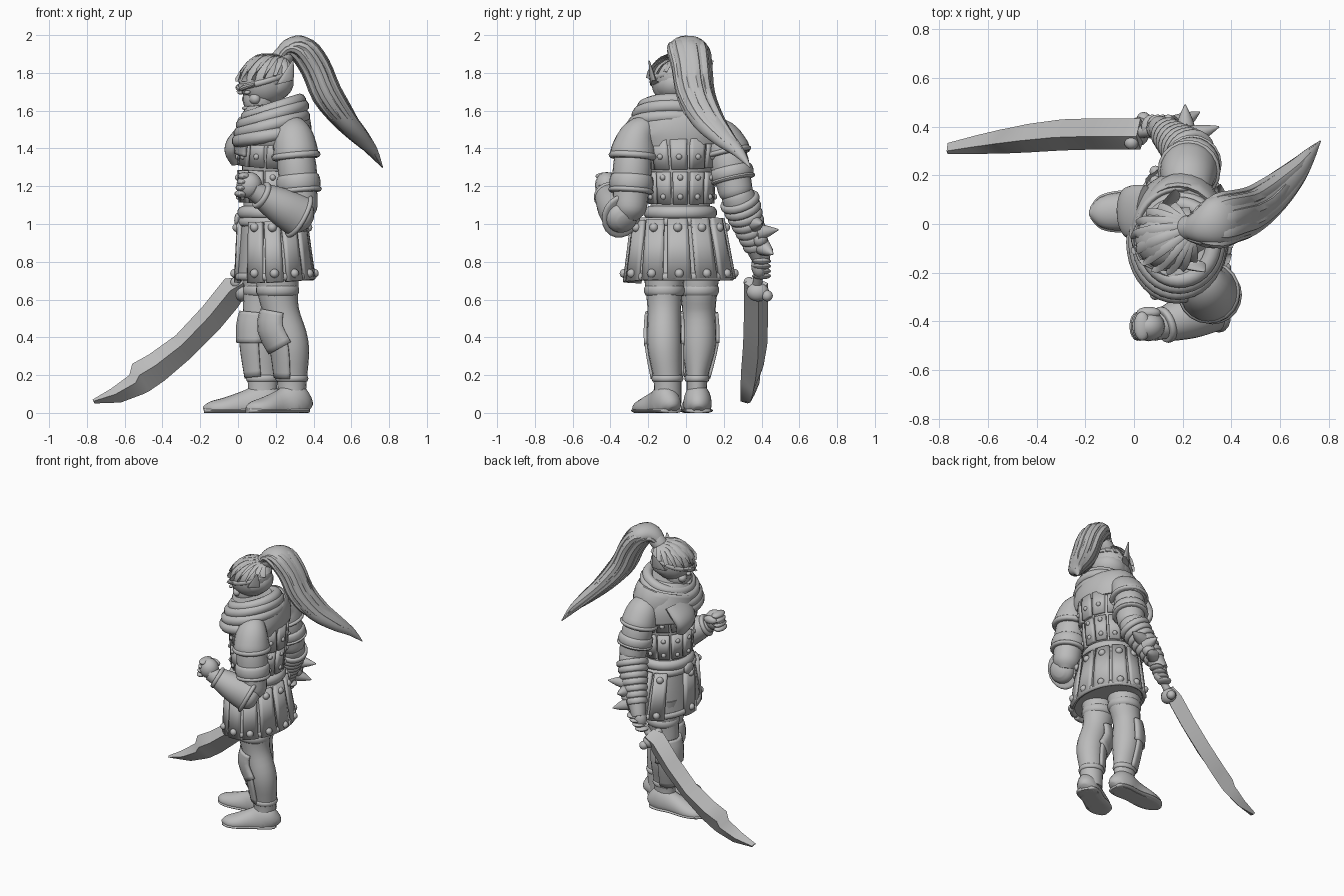
import bpy, bmesh
from math import sin, cos, pi, radians
from mathutils import Vector, Matrix

if "Cube" in bpy.data.objects:
    bpy.data.objects.remove(bpy.data.objects["Cube"])

grey = bpy.data.materials.new("stone_grey")
grey.use_nodes = True
grey.diffuse_color = (0.5, 0.5, 0.5, 1)
grey.node_tree.nodes["Principled BSDF"].inputs["Base Color"].default_value = (0.5, 0.5, 0.5, 1)
parts = []


def finish(name, bm, thick=0):
    bmesh.ops.recalc_face_normals(bm, faces=bm.faces)
    me = bpy.data.meshes.new(name)
    bm.to_mesh(me)
    bm.free()
    ob = bpy.data.objects.new(name, me)
    bpy.context.collection.objects.link(ob)
    me.materials.append(grey)
    if thick:
        m = ob.modifiers.new("thickness", "SOLIDIFY")
        m.thickness, m.offset = thick, 0
    parts.append(ob)


def smooth_path(pts, steps, closed):
    """Catmull-Rom through points that also carry radii."""
    n, out = len(pts), []
    P = [Vector(p) for p in pts]
    get = lambda i: P[i % n] if closed else P[max(0, min(n - 1, i))]
    for i in range(n if closed else n - 1):
        a, b, c, d = (get(i + k) for k in (-1, 0, 1, 2))
        for s in range(steps):
            t = s / steps
            out.append(b + (c - a) * (t / 2) + (a * 2 - b * 5 + c * 4 - d) * (t * t / 2)
                       + (b * 3 - a - c * 3 + d) * (t ** 3 / 2))
    return out if closed else out + [P[-1]]


def sweep(name, pts, steps=4, sides=20, arc=None, closed=False, ref=(0, 1, 0), thick=0):
    """Elliptic sweep; each point is x, y, z, radius along ref, radius across."""
    Q = smooth_path([p if len(p) == 5 else (*p, p[3]) for p in pts], steps, closed)
    n, bm, rings = len(Q), bmesh.new(), []
    for i, q in enumerate(Q):
        c = q.to_3d()
        nxt = Q[(i + 1) % n] if closed else Q[min(i + 1, n - 1)]
        prv = Q[i - 1] if closed or i else Q[0]
        t = (nxt.to_3d() - prv.to_3d()).normalized()
        a = Vector(ref)
        a = (a - t * a.dot(t)).normalized()
        b = t.cross(a)
        lo, hi = arc or (0, 2 * pi)
        ring = []
        for k in range(sides + 1 if arc else sides):
            w = lo + (hi - lo) * k / sides
            v = c + a * (max(q[3], .002) * cos(w)) + b * (max(q[4], .002) * sin(w))
            v.z = max(v.z, 0)
            ring.append(bm.verts.new(v))
        rings.append(ring)
    m = len(rings[0])
    for i in range(n if closed else n - 1):
        r, s = rings[i], rings[(i + 1) % n]
        for k in range(m - 1 if arc else m):
            bm.faces.new((r[k], r[(k + 1) % m], s[(k + 1) % m], s[k]))
    if not arc and not closed:
        bm.faces.new(rings[0])
        bm.faces.new(rings[-1])
    finish(name, bm, thick)


def roll(name, c, rx, ry, h, w, tilt=0):
    """Closed padded ring around the vertical; tilt lifts its +x side."""
    sweep(name, [(c[0] + rx * cos(k * pi / 6), c[1] + ry * sin(k * pi / 6),
                  c[2] + tilt * cos(k * pi / 6), h, w) for k in range(12)],
          3, 10, closed=True, ref=(0, 0, 1))


def band(name, p, q, ra, rb=None):
    """Short padded cuff between two points."""
    p, q, rb = Vector(p), Vector(q), rb or ra
    sweep(name, [(*p.lerp(q, t), ra * s, rb * s) for t, s in
                 ((0, .85), (.08, .97), (.5, 1.03), (.92, .97), (1, .85))], 2)


def balls(name, items):
    """Ellipsoids: centre and radii."""
    bm = bmesh.new()
    for c, r in items:
        r = (r, r, r) if isinstance(r, float) else r
        bmesh.ops.create_uvsphere(bm, u_segments=16, v_segments=10, radius=1,
                                  matrix=Matrix.Translation(c) @ Matrix.Diagonal((*r, 1)))
    finish(name, bm)


def spike(name, base, tip, r):
    b, t = Vector(base), Vector(tip)
    sweep(name, [(*b, r), (*b.lerp(t, .5), r * .65), (*t, .003)], 3, 10, ref=(0, 0, 1))


def plates(name, p, q, count, fill, skip=(), rivet=.02, ends=(.12, .88)):
    """Ring of curved plates between two ellipses, with rivets."""
    P, Q, studs = Vector(p), Vector(q), []
    for k in range(count):
        if k in skip:
            continue
        w, half = 2 * pi * k / count, pi / count * fill
        sweep(f"{name}_{k}", [p, q], 1, 5, arc=(w - half, w + half), thick=.03)
        for e in ends:
            m = P.lerp(Q, e)
            studs.append(((m[0] - (m[4] + .012) * sin(w), m[1] + (m[3] + .012) * cos(w), m[2]), rivet))
    balls(name + "_rivets", studs)


# Legs, trouser cuffs, greaves and boots
def leg(side, y, hip, knee, calf, ankle, ay, ar, heel, toe):
    sweep(side + "_leg", [(ankle, ay, .05, ar, .07), (ankle, ay, .18, ar, .08),
          (calf, y, .36, .09, .095), (knee, y, .53, .088, .095), (hip, y, .66, .1, .11),
          (hip, y, .82, .12, .12)])
    roll(side + "_trouser_cuff", (hip, y, .65), .09, .083, .035, .025)
    sweep(side + "_greave", [(ankle, ay, .19, ar + .008, .088), (calf - .005, y, .36, .096, .104),
          (knee, y, .47, .094, .105)], 4, 14, arc=(.1, pi - .1), thick=.016)
    sweep(side + "_knee_guard", [(calf - .01, y, .37, .1, .115), (knee - .005, y, .46, .1, .116),
          (knee, y, .53, .094, .104)], 3, 10, arc=(-.1, pi + .1), thick=.018)
    band(side + "_ankle_strap", (ankle, ay, .165), (ankle, ay, .2), ar + .008, .085)
    h, t = Vector(heel), Vector(toe)
    foot = [(-.02, .025, .03), (.03, .06, .07), (.2, .075, .11), (.42, .068, .085),
            (.7, .078, .058), (.9, .06, .042), (1, .015, .022)]
    sweep(side + "_boot", [(*h.lerp(t, s), z * .45, w, z) for s, w, z in foot])
    sweep(side + "_sole", [(*h.lerp(t, s), .012, w + .008, .016) for s, w, z in foot])


leg("left", -.115, .21, .23, .28, .285, -.098, .074, (.355, -.075), (.05, -.25))
leg("right", .068, .14, .12, .125, .13, .058, .056, (.22, .065), (-.18, .045))

# Skirt of riveted strips
sweep("skirt_core", [(.195, -.04, .71, .28, .2), (.19, -.04, .86, .26, .185),
                     (.18, -.04, 1.02, .21, .165)], 3, 32)
plates("skirt_plate", (.195, -.035, .7, .285, .202), (.18, -.045, 1.02, .235, .172), 12, .84, (2, 4), .024)
roll("skirt_hem", (.195, -.035, .72), .2, .278, .02, .015)
roll("waist_sash", (.18, -.03, 1.06), .155, .165, .035, .03)
roll("belt", (.18, -.04, 1.01), .16, .2, .025, .02)
balls("belt_buckle", [((0, -.03, 1.02), (.02, .05, .04))])

# Torso, plated vest and draped cloth
sweep("torso", [(.18, -.03, .98, .18, .155), (.18, -.03, 1.12, .155, .15), (.19, -.03, 1.28, .17, .17),
                (.2, -.04, 1.42, .21, .175), (.2, -.05, 1.52, .19, .15), (.18, -.06, 1.62, .1, .1)], 4, 28)
plates("vest_lower_plate", (.18, -.03, 1.11, .165, .162), (.185, -.03, 1.28, .175, .176), 12, .84, ends=(.2, .8), rivet=.016)
plates("vest_upper_plate", (.19, -.035, 1.3, .182, .182), (.2, -.04, 1.46, .2, .176), 12, .84, ends=(.35,), rivet=.016)
sweep("chest_drape", [(.04, .04, 1.5, .12, .04), (-.015, .05, 1.43, .11, .045),
                      (-.03, .06, 1.38, .09, .04), (-.01, .07, 1.32, .05, .025)])
sweep("shoulder_drape", [(.19, -.02, 1.36, .225, .2), (.195, -.03, 1.44, .235, .205),
                         (.19, -.06, 1.55, .21, .185)], 4, 20, arc=(-.2, 2.3), thick=.02)
sweep("cowl_cape", [(.2, -.045, 1.42, .25, .18), (.2, -.05, 1.49, .265, .19),
                    (.19, -.075, 1.56, .225, .182), (.18, -.08, 1.64, .14, .14)], 4, 28)
for i, (z, rx, ry, tilt) in enumerate(((1.47, .175, .22, .03), (1.525, .17, .205, .045),
                                       (1.575, .16, .18, .05), (1.61, .14, .155, .045))):
    roll(f"cowl_fold_{i}", (.175 + .004 * i, -.075, z), rx, ry, .036, .034, tilt)

# Shoulders and upper arms
def upper_arm(side, cap, s, e):
    C, S, E = Vector(cap), Vector(s), Vector(e)
    at = lambda t: tuple(S.lerp(E, t))
    sweep(side + "_upper_arm", [(*at(.05), .085), (*at(.35), .103), (*at(.7), .095), (*at(.95), .085), (*at(1.08), .04)])
    sweep(side + "_shoulder_plate", [(*C, .04, .05), (*C.lerp(S, .25), .07, .085), (*C.lerp(S, .8), .1, .108),
                                     (*at(.15), .12, .118), (*at(.22), .115, .115)])
    band(side + "_shoulder_rim", at(.16), at(.25), .126)
    band(side + "_arm_band", at(.46), at(.68), .114)
    band(side + "_arm_band_edge", at(.64), at(.71), .117)


upper_arm("left", (.25, -.18, 1.53), (.3, -.275, 1.44), (.335, -.3, 1.05))
upper_arm("right", (.23, .11, 1.53), (.22, .205, 1.44), (.25, .27, 1.14))

# Left forearm raised with a clenched fist
elbow, wrist = Vector((.345, -.335, 1.03)), Vector((.11, -.42, 1.16))
fore = lambda t: tuple(elbow.lerp(wrist, t))
sweep("left_forearm", [(*fore(-.15), .04), (*fore(0), .085), (*fore(.4), .08), (*fore(1), .055), (*fore(1.15), .05)])
sweep("left_bracer", [(*fore(.08), .1, .115), (*fore(.5), .095, .098), (*fore(.95), .07, .068)])
band("left_bracer_rim", fore(.04), fore(.14), .105, .125)
band("left_wrist_rim", fore(.88), fore(.98), .075)
balls("left_fist", [((.06, -.42, 1.205), (.068, .062, .07)), ((.06, -.365, 1.225), (.05, .025, .028))]
      + [((.015 + .006 * k, -.42, 1.16 + .031 * k), (.034, .06, .021)) for k in range(4)])

# Right forearm with wraps, spikes and gripping hand
elbow, wrist = Vector((.25, .27, 1.16)), Vector((.12, .385, .85))
fore = lambda t: tuple(elbow.lerp(wrist, t))
sweep("right_forearm", [(*fore(-.15), .04), (*fore(0), .085), (*fore(.4), .085), (*fore(1), .055), (*fore(1.15), .045)])
for k in range(7):
    band(f"right_wrap_{k}", fore(.08 + .12 * k), fore(.2 + .12 * k), .105 - .006 * k)
for k, (t, tip) in enumerate(((.45, (.35, .4, 1.0)), (.6, (.21, .49, .97)), (.85, (.27, .46, .84)))):
    spike(f"bracer_spike_{k}", Vector(fore(t)) + Vector((.04, .04, -.02)), tip, .045)
balls("right_hand", [((.1, .39, .78), (.05, .045, .065))]
      + [((.075 + .022 * k, .4, .725 + .026 * k), (.045, .05, .018)) for k in range(4)])

# Curved sword: handle, guard and thick ridged blade with a stepped back
sweep("sword_grip", [(.0, .375, .65, .026), (.1, .385, .77, .024), (.19, .39, .9, .026)], 3)
balls("sword_pommel", [((.2, .39, .92), .042), ((.22, .39, .95), .025)])
balls("sword_guard", [((.02, .38, .64), (.045, .06, .05)), ((.04, .43, .62), .03), ((-.01, .335, .69), .03)])
edges = [(.01, .72, .05, .64), (-.07, .71, 0, .56), (-.19, .56, -.1, .44), (-.33, .41, -.25, .29),
         (-.47, .31, -.39, .17), (-.56, .26, -.47, .115), (-.575, .2, -.5, .1),
         (-.67, .13, -.62, .055), (-.77, .07, -.76, .05)]
bm, rings = bmesh.new(), []
for ux, uz, lx, lz in edges:
    y = .37 - .06 * max(0, (-ux - .25) / .52) ** 1.4
    half = .064 * (1 - max(0, (-ux - .3) / .47) ** 2 * .65)
    up, lo = Vector((ux, y - .01, uz)), Vector((lx, y + .015, lz))
    mid, n = up.lerp(lo, .42), Vector((0, half, 0))
    rings.append([bm.verts.new(v) for v in (up, mid + n, lo, mid - n)])
for r, s in zip(rings, rings[1:]):
    for k in range(4):
        bm.faces.new((r[k], r[(k + 1) % 4], s[(k + 1) % 4], s[k]))
bm.faces.new(rings[0])
bm.faces.new(rings[-1])
finish("sword_blade", bm)

# Head, built facing -x around its own centre, then bowed and turned
first = len(parts)
balls("head", [((.01, 0, .02), (.14, .125, .135)), ((-.045, 0, -.07), (.085, .085, .1)),
               ((-.1, 0, -.125), (.035, .045, .035))])
balls("face_details", [((-.125, 0, -.095), (.018, .04, .01)), ((-.12, 0, -.113), (.018, .033, .01))]
      + [((-.085, s * .055, -.055), (.03, .035, .03)) for s in (-1, 1)]
      + [((-.118, s * .05, -.012), (.016, .024, .011)) for s in (-1, 1)])
sweep("nose", [(-.12, 0, .02, .014), (-.138, 0, -.02, .015), (-.145, 0, -.045, .018), (-.125, 0, -.06, .013)], 3, 10)
for s, side in ((-1, "left"), (1, "right")):
    sweep(side + "_brow", [(-.134, s * .01, .005, .012), (-.126, s * .05, .018, .014), (-.085, s * .1, .025, .008)], 3, 8, ref=(0, 0, 1))
    sweep(side + "_ear", [(.035, s * .115, -.075, .012, .02), (.06, s * .135, -.025, .016, .042),
                          (.09, s * .155, .03, .012, .032), (.125, s * .18, .105, .003, .004)], 4, 12)
roll("headband", (.012, 0, .03), .135, .121, .016, .013, .01)
crown, size, tie = Vector((.02, 0, .04)), Vector((.142, .13, .122)), Vector((.135, .01, .1))
balls("hair_cap", [(crown, size), (crown + Vector((.02, 0, -.05)), (.12, .118, .09))])
for k in range(16):
    w = 2 * pi * k / 16
    start, lock = crown + Vector((.14 * cos(w), .128 * sin(w), .005)), []
    for t in (0, .25, .5, .75, 1):
        d = (start.lerp(tie, t) + Vector((0, 0, .03 * sin(pi * t))) - crown)
        d = Vector([d[i] / size[i] for i in range(3)]).normalized()
        lock.append((*(crown + d * size), .005, .024 - .01 * t))
    sweep(f"hair_lock_{k}", lock, 3, 8, ref=(.3, .1, 1))
turn = (Matrix.Translation((.137, -.06, 1.735)) @ Matrix.Rotation(radians(20), 4, "Z")
        @ Matrix.Rotation(radians(-13), 4, "Y"))
for ob in parts[first:]:
    ob.data.transform(turn)

# Tied ponytail with overlapping locks
band("ponytail_tie", (.205, -.02, 1.85), (.265, -.01, 1.915), .052)
tail = [(.22, -.02, 1.87, .04, .04), (.27, -.01, 1.93, .07, .05), (.34, .01, 1.925, .105, .07),
        (.41, .03, 1.83, .1, .075), (.47, .05, 1.69, .095, .075), (.56, .11, 1.56, .085, .06),
        (.65, .195, 1.46, .06, .045), (.715, .275, 1.385, .033, .026), (.765, .34, 1.3, .003, .003)]
sweep("ponytail", tail)
for k in range(9):
    w = 2 * pi * k / 9
    sweep(f"ponytail_lock_{k}", [(x + .6 * b * sin(w), y + .75 * a * cos(w), z + .38 * b * sin(w), a * .35, b * .4)
                                 for x, y, z, a, b in tail[:-1 - k % 3]] + [tail[-1 - k % 2]], 3, 8)

bpy.ops.object.select_all(action="DESELECT")
for ob in parts:
    ob.select_set(True)
bpy.context.view_layer.objects.active = parts[0]
bpy.ops.object.shade_smooth_by_angle(angle=radians(40))
